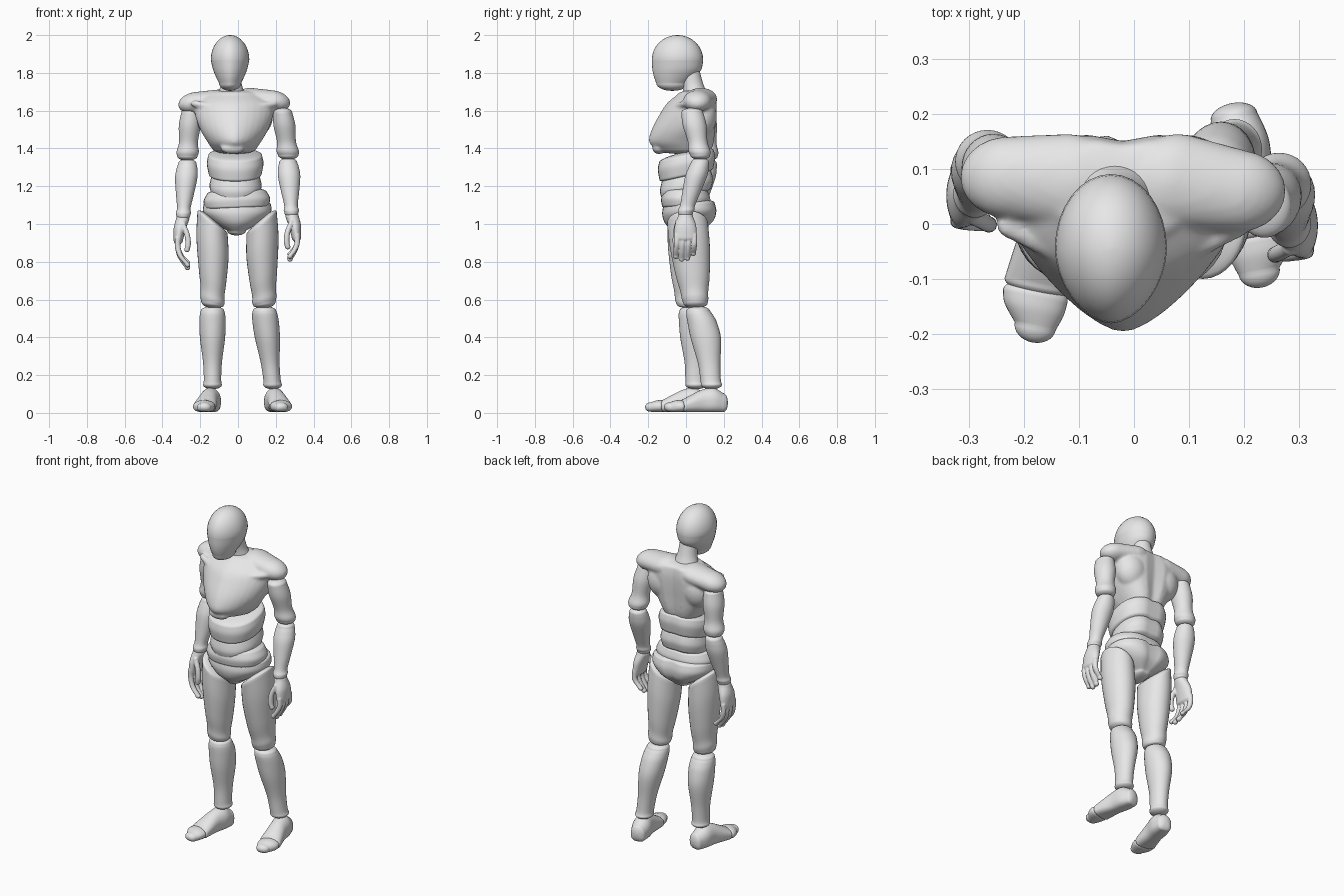
import bpy
import bmesh
import math
from mathutils import Matrix, Vector

cube = bpy.data.objects.get("Cube")
if cube:
    bpy.data.objects.remove(cube, do_unlink=True)

# One plain grey for the whole figure
grey = bpy.data.materials.new("plain_grey")
grey.use_nodes = True
grey.diffuse_color = (0.8, 0.8, 0.8, 1)
grey.node_tree.nodes["Principled BSDF"].inputs["Base Color"].default_value = grey.diffuse_color


def finish(name, bm, voxel=0, soften=0):
    """Turn a bmesh into a smooth object, optionally fusing overlapping shells."""
    bmesh.ops.recalc_face_normals(bm, faces=bm.faces)
    mesh = bpy.data.meshes.new(name)
    bm.to_mesh(mesh)
    bm.free()
    mesh.materials.append(grey)
    mesh.shade_smooth()
    obj = bpy.data.objects.new(name, mesh)
    bpy.context.collection.objects.link(obj)
    if voxel:
        remesh = obj.modifiers.new("fuse", 'REMESH')
        remesh.mode = 'VOXEL'
        remesh.voxel_size = voxel
        remesh.use_smooth_shade = True
        smooth = obj.modifiers.new("soften", 'SMOOTH')
        smooth.iterations = soften


def spline(rings, steps=5):
    """Smoothly interpolate a list of rings."""
    pts = [Vector(r) for r in rings]
    out = []
    for i in range(len(pts) - 1):
        p, q = pts[i], pts[i + 1]
        m = (q - pts[max(i - 1, 0)]) / 2
        n = (pts[min(i + 2, len(pts) - 1)] - p) / 2
        for k in range(steps):
            t = k / steps
            u = 1 - t
            out.append(p * (1 + 2 * t) * u * u + m * t * u * u + q * t * t * (3 - 2 * t) - n * t * t * u)
    return out + [pts[-1]]


def add_loft(bm, rings, caps=(.025, .025), front=2, back=2, groove=0, tilt=(0, 0), fade=False,
             matrix=Matrix(), segments=32):
    """Loft rings (x, y, z, half width, half depth) with rounded ends."""
    path = spline(rings)
    sign = 1 if path[-1][2] > path[0][2] else -1

    def dome(ring, height):
        out = []
        for k in range(1, 9):
            a = k / 8 * math.pi / 2
            scale = max(math.cos(a), 0.02)
            out.append(Vector((ring[0], ring[1], ring[2] + height * math.sin(a),
                               ring[3] * scale, ring[4] * scale)))
        return out

    full = dome(path[0], -sign * caps[0])[::-1] + path + dome(path[-1], sign * caps[1])
    loops = []
    for i, (cx, cy, cz, rx, ry) in enumerate(full):
        weight = 1 - i / (len(full) - 1) if fade else 1
        loop = []
        for k in range(segments):
            a = math.tau * k / segments
            c, s = math.cos(a), math.sin(a)
            power = 2 / (front if s < 0 else back)
            x = rx * math.copysign(abs(c) ** power, c)
            y = ry * math.copysign(abs(s) ** power, s)
            if s > 0:
                y *= 1 - groove * math.exp(-(x / 0.03) ** 2)
            z = cz + weight * (tilt[0] * x + tilt[1] * y)
            loop.append(bm.verts.new(matrix @ Vector((cx + x, cy + y, z))))
        loops.append(loop)
    for lo, hi in zip(loops, loops[1:]):
        for k in range(segments):
            n = (k + 1) % segments
            bm.faces.new((lo[k], lo[n], hi[n], hi[k]))
    bm.faces.new(loops[0])
    bm.faces.new(loops[-1])


def loft(name, rings, **options):
    bm = bmesh.new()
    add_loft(bm, rings, **options)
    finish(name, bm)


def limb(name, start, end, profile, **options):
    """Loft from start to end; profile holds (t, half width, half depth, backward bulge)."""
    rings = []
    for t, rx, ry, bulge in profile:
        p = Vector(start).lerp(Vector(end), t)
        rings.append((p.x, p.y + bulge, p.z, rx, ry))
    loft(name, rings, **options)


def add_ball(bm, centre, size, turn=0):
    mat = Matrix.Translation(centre) @ Matrix.Rotation(turn, 4, 'Y') @ Matrix.Diagonal((*size, 1))
    bmesh.ops.create_uvsphere(bm, u_segments=32, v_segments=16, radius=1, matrix=mat)


# Head and neck
loft("head", [(-.042, -.073, 1.745, .058, .084), (-.042, -.06, 1.78, .075, .11),
              (-.042, -.048, 1.82, .091, .13), (-.042, -.045, 1.87, .102, .136)],
     caps=(.04, .13), front=1.8)
limb("neck", (-.035, .02, 1.8), (-.035, .055, 1.67),
     [(0, .05, .055, 0), (.5, .056, .056, 0), (1, .08, .066, 0)])

# Chest: tapered trunk, shoulder yoke, shoulder blades, collar ridges and a breastbone tab
MID = -.02
bm = bmesh.new()
add_loft(bm, [(MID, -.008, 1.395, .115, .15), (MID, -.022, 1.435, .142, .174), (MID, -.012, 1.5, .18, .17),
              (MID, .012, 1.58, .207, .152), (MID, .032, 1.64, .205, .132), (MID, .055, 1.685, .15, .1)],
         front=1.6, back=2.8, groove=.1)
for side, lift, tip in ((-1, .004, .085), (1, .013, .06)):
    for k in range(8):
        t = k / 7
        add_ball(bm, (MID + side * (.1 + .108 * t), .078 + (tip - .078) * t, 1.65 + lift - .012 * t),
                 (.09, .087 - .012 * t, .056), side * .2)
    add_ball(bm, (MID + side * .11, .08, 1.57), (.095, .083, .11))
    for k in range(16):
        t = k / 15
        add_ball(bm, (MID + side * (.01 + .2 * t), -.105 + .1 * t, 1.602 + .035 * t), (.02, .02, .018))
add_ball(bm, (-.028, -.142, 1.4), (.064, .036, .03))
finish("chest", bm, voxel=.008, soften=6)

# Stacked waist bands, pelvis with a rounded seat
loft("upper_waist_band", [(-.015, .005, 1.265, .14, .145), (-.015, .005, 1.32, .15, .154),
                          (-.015, .005, 1.36, .143, .147)], front=2.2, back=2.4, groove=.08, tilt=(0, .22))
loft("lower_waist_band", [(-.013, .005, 1.165, .13, .134), (-.013, .005, 1.205, .138, .143),
                          (-.013, .005, 1.25, .128, .134)], front=2.2, back=2.4, groove=.08, tilt=(0, .22))
loft("hip_band", [(-.006, 0, 1.095, .17, .127), (-.006, 0, 1.13, .176, .132),
                  (-.006, 0, 1.165, .158, .122)], front=2.2, back=2.2, groove=.05, tilt=(.04, 0))
loft("pelvis", [(-.008, .02, .965, .05, .085), (-.006, .022, 1.01, .125, .132),
                (-.005, .02, 1.06, .178, .146), (-.004, .018, 1.105, .178, .138)],
     groove=.16, back=2.3, tilt=(0, .06))

# Shared limb profiles
THIGH = [(0, .08, .108, 0), (.3, .085, .106, 0), (.65, .073, .09, 0), (.85, .063, .074, 0),
         (.95, .064, .07, 0), (1, .06, .064, 0)]
SHIN = [(0, .062, .062, 0), (.05, .067, .07, .003), (.16, .07, .078, .01), (.38, .066, .08, .014),
        (.7, .05, .06, .008), (.93, .046, .054, 0), (1, .05, .056, 0)]
UPPER_ARM = [(0, .05, .058, 0), (.3, .058, .063, 0), (.68, .05, .052, 0), (.9, .059, .058, 0),
             (1, .054, .053, 0)]
FOREARM = [(0, .048, .048, 0), (.1, .055, .054, 0), (.28, .059, .058, 0), (.6, .047, .048, 0),
           (.85, .036, .04, 0), (.95, .04, .043, 0), (1, .037, .04, 0)]

# Joint positions for each side
JOINTS = {
    "right": dict(side=-1, hip=(-.135, .01, 1.005), knee=(-.135, .012, .58), ankle=(-.135, .052, .15),
                  shoulder=(-.25, .095, 1.59), elbow=(-.268, .115, 1.36), wrist=(-.29, .052, 1.045),
                  heel=(-.13, .115, 0), reach=.03),
    "left": dict(side=1, hip=(.125, .008, 1.005), knee=(.14, .05, .58), ankle=(.183, .135, .15),
                 shoulder=(.237, .033, 1.59), elbow=(.266, .075, 1.365), wrist=(.283, -.003, 1.06),
                 heel=(.178, .215, 0), reach=0),
}

for label, j in JOINTS.items():
    side = j["side"]
    knee, elbow, wrist = Vector(j["knee"]), Vector(j["elbow"]), Vector(j["wrist"])

    # Leg
    limb(label + "_thigh", j["hip"], knee, THIGH, tilt=(side * .9, 0), fade=True)
    limb(label + "_shin", knee + Vector((0, .015, -.04)), j["ankle"], SHIN)

    # Foot, lofted from heel to toe, with the toe cap turned slightly inward
    place = (Matrix.Translation(j["heel"]) @ Matrix.Rotation(side * .2, 4, 'Z')
             @ Matrix.Rotation(math.pi / 2, 4, 'X'))
    loft(label + "_foot", [(0, .055, .02, .043, .05), (0, .068, .07, .054, .064), (0, .064, .13, .051, .06),
                           (0, .05, .19, .057, .046), (0, .039, .23, .061, .035)],
         caps=(.025, .02), front=3, matrix=place)
    loft(label + "_toes", [(0, .036, .25, .06, .032), (-side * .003, .035, .275, .055, .031),
                           (-side * .011, .031, .305, .038, .025)], caps=(.025, .03), front=2.5, matrix=place)

    # Arm
    limb(label + "_upper_arm", j["shoulder"], elbow, UPPER_ARM)
    limb(label + "_forearm", elbow + Vector((0, 0, -.04)), wrist, FOREARM)

    # Hand with curled fingers and thumb, fused into one shell
    def hand_point(x, y, z):
        return Vector((wrist.x + side * x, wrist.y + y, wrist.z + z))

    def digit(bm, points, radius):
        add_loft(bm, [(*hand_point(*p), radius, radius) for p in points], caps=(radius, radius), segments=16)

    bm = bmesh.new()
    add_loft(bm, [(*hand_point(.003, 0, -.02), .036, .04), (*hand_point(.018, 0, -.07), .033, .057),
                  (*hand_point(.026, 0, -.13), .025, .06)])
    for k in range(4):
        y = -.046 + .031 * k
        drop = (0, .015, .01, -.015)[k] + j["reach"]
        digit(bm, [(.029, y, -.12), (.029, y, -.165), (.014, y - .003, -.2 - drop / 2),
                   (-.008 - j["reach"] / 2, y - .005, -.23 - drop)], .015)
    digit(bm, [(0, -.04, -.05), (-.02, -.05, -.1), (-.026, -.053, -.15), (-.02, -.05, -.18)], .015)
    finish(label + "_hand", bm, voxel=.004, soften=2)
